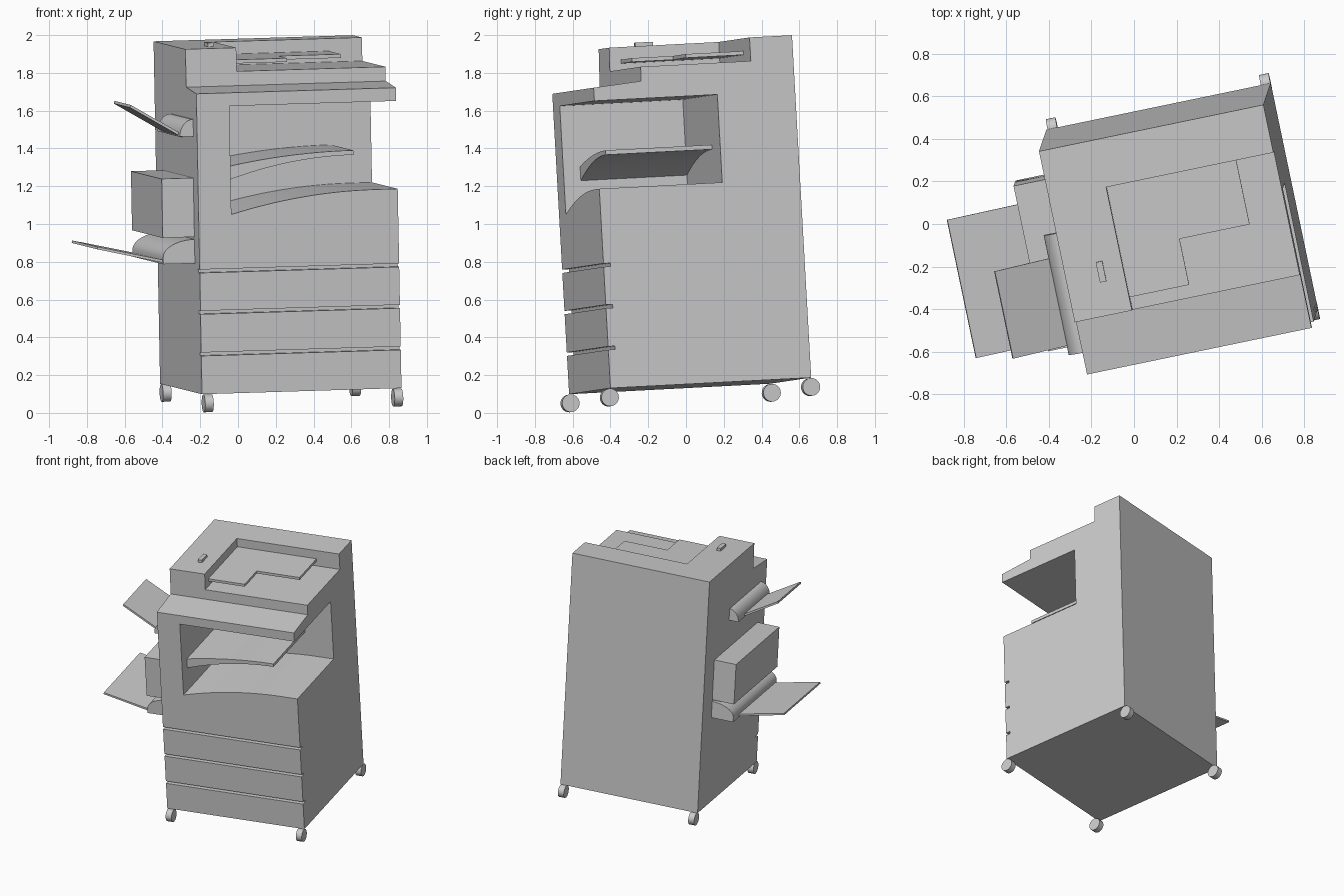
import bpy, bmesh, math
from mathutils import Matrix, Vector

if "Cube" in bpy.data.objects:
    bpy.data.objects.remove(bpy.data.objects["Cube"])

# Machine frame: slightly turned and tilted in the world
up = Vector((-0.019, -0.056, 0.998)).normalized()
ex = Vector((0.9785, 0.203, 0.030))
ex = (ex - up * ex.dot(up)).normalized()
ey = up.cross(ex)
FRAME = Matrix((ex, ey, up)).transposed().to_4x4()

X0, X1 = -0.309, 0.77        # body sides
Y0, Y1 = -0.561, 0.526       # body front / back
ZB, ZT = 0.137, 1.953        # body bottom / top


def finish(name, bm):
    bmesh.ops.recalc_face_normals(bm, faces=bm.faces)
    me = bpy.data.meshes.new(name)
    bm.to_mesh(me)
    bm.free()
    ob = bpy.data.objects.new(name, me)
    bpy.context.collection.objects.link(ob)
    ob.matrix_world = FRAME
    return ob


def prism(name, pts, axis, lo, hi):
    """Extrude a 2D profile along x (pts are y,z), y (x,z) or z (x,y)."""
    place = {'x': lambda a, b: (lo, a, b),
             'y': lambda a, b: (a, lo, b),
             'z': lambda a, b: (a, b, lo)}[axis]
    step = Vector([(hi - lo) * (axis == c) for c in 'xyz'])
    bm = bmesh.new()
    face = bm.faces.new([bm.verts.new(place(a, b)) for a, b in pts])
    new = bmesh.ops.extrude_face_region(bm, geom=[face])['geom']
    bmesh.ops.translate(bm, vec=step,
                        verts=[v for v in new if isinstance(v, bmesh.types.BMVert)])
    return finish(name, bm)


def box(name, xs, ys, zs):
    (a, b), (c, d) = xs, ys
    return prism(name, [(a, c), (b, c), (b, d), (a, d)], 'z', *zs)


def smooth(ob):
    bpy.ops.object.select_all(action='DESELECT')
    ob.select_set(True)
    bpy.context.view_layer.objects.active = ob
    bpy.ops.object.shade_smooth_by_angle(angle=math.radians(30))


def rise(xa, xb, za, zb, n=14):
    """Curve climbing from (xa, za) and flattening out at (xb, zb)."""
    out = []
    for i in range(n + 1):
        t = i / n
        out.append((xa + (xb - xa) * t, zb - (zb - za) * (1 - t) ** 2))
    return out


def quarter(cx, cz, rx, rz, n=12):
    """Quarter ellipse from the far left up to the top."""
    return [(cx - rx * math.cos(math.pi / 2 * i / n),
             cz + rz * math.sin(math.pi / 2 * i / n)) for i in range(n + 1)]


def cut(ob, cutter):
    cutter.hide_render = True
    mod = ob.modifiers.new("cut", 'BOOLEAN')
    mod.operation = 'DIFFERENCE'
    mod.solver = 'EXACT'
    mod.object = cutter
    bpy.context.view_layer.update()
    bpy.context.view_layer.objects.active = ob
    bpy.ops.object.modifier_apply(modifier=mod.name)
    bpy.data.objects.remove(cutter, do_unlink=True)


# Body: side profile with drawer grooves and sloped control panel
side = [(Y1, ZB), (Y1, ZT), (-0.297, ZT), (-0.303, 1.752), (Y0, 1.73)]
for z in (0.789, 0.570, 0.349):
    side += [(Y0, z + 0.009), (Y0 + 0.037, z + 0.009),
             (Y0 + 0.037, z - 0.009), (Y0, z - 0.009)]
side.append((Y0, ZB))
body = prism("body", side, 'x', X0, X1)

# Recess in the top, open to front and right
cut(body, box("top_recess", (-0.034, 0.9), (-0.45, 0.296), (1.828, 2.1)))

# Paper output bay with a curved floor
bay = rise(-0.132, 0.65, 1.085, 1.194) + [(0.9, 1.194), (0.9, 1.66), (-0.132, 1.66)]
cut(body, prism("output_bay", bay, 'y', -0.8, 0.105))
smooth(body)

# Curved output tray inside the bay
tray = rise(-0.14, 0.553, 1.332, 1.40) + rise(-0.14, 0.553, 1.257, 1.376)[::-1]
smooth(prism("output_tray", tray, 'y', -0.47, 0.11))

# L-shaped document tray over the top recess
prism("document_tray",
      [(-0.036, 0.298), (0.589, 0.298), (0.589, -0.016), (0.252, -0.016),
       (0.252, -0.237), (-0.036, -0.237)], 'z', 1.866, 1.886)

# Small button on the top
box("top_button", (-0.154, -0.123), (-0.137, -0.04), (ZT - 0.005, 1.974))

# Left side: box, rounded feed housings and sloping trays
box("side_box", (-0.48, X0 + 0.005), (-0.44, 0.356), (0.965, 1.278))

upper = quarter(X0, 1.50, 0.073, 0.09) + [(X0 + 0.005, 1.59), (X0 + 0.005, 1.50)]
smooth(prism("upper_feed_housing", upper, 'y', -0.464, 0.112))
prism("upper_feed_tray", [(-0.36, 1.493), (-0.64, 1.660), (-0.636, 1.674), (-0.355, 1.507)],
      'y', -0.42, 0.0)

lower = [(-0.48, 0.825)] + quarter(X0, 0.86, 0.171, 0.092) + [(X0 + 0.005, 0.952), (X0 + 0.005, 0.825)]
smooth(prism("lower_feed_housing", lower, 'y', -0.44, 0.356))
prism("lower_feed_tray", [(-0.46, 0.828), (-0.831, 0.914), (-0.828, 0.927), (-0.457, 0.843)],
      'y', -0.42, 0.245)

# Four casters
for side_name, x in (("left", -0.28), ("right", 0.745)):
    for end_name, y in (("front", -0.565), ("back", 0.525)):
        bm = bmesh.new()
        bmesh.ops.create_cone(bm, cap_ends=True, segments=24, radius1=0.047,
                              radius2=0.047, depth=0.046,
                              matrix=Matrix.Translation((x, y, 0.088))
                              @ Matrix.Rotation(math.pi / 2, 4, 'Y'))
        smooth(finish(f"{end_name}_{side_name}_caster", bm))
